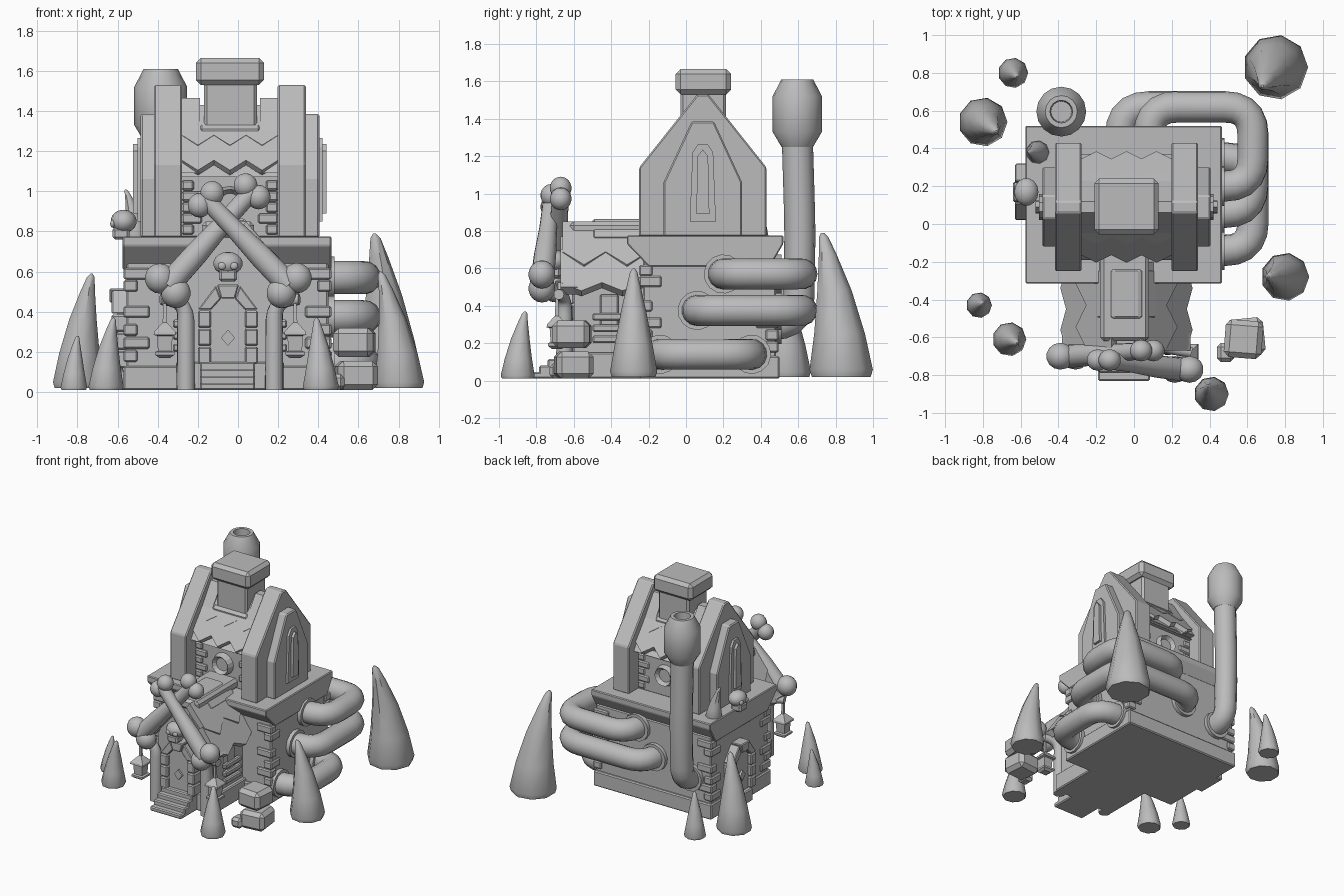
import bpy, bmesh, math, random
from mathutils import Vector as V, Matrix

if "Cube" in bpy.data.objects:
    bpy.data.objects.remove(bpy.data.objects["Cube"])

random.seed(4)
stone = bpy.data.materials.new("plain grey")
stone.diffuse_color = (0.5, 0.5, 0.5, 1)
stone.use_nodes = True
stone.node_tree.nodes["Principled BSDF"].inputs["Base Color"].default_value = stone.diffuse_color
CX = -0.04  # centre line of the house


def finish(name, bm, M=None, bevel=0, smooth=False):
    if M:
        bm.transform(M)
    bmesh.ops.recalc_face_normals(bm, faces=bm.faces)
    me = bpy.data.meshes.new(name)
    bm.to_mesh(me)
    bm.free()
    ob = bpy.data.objects.new(name, me)
    bpy.context.collection.objects.link(ob)
    me.materials.append(stone)
    if bevel:
        mod = ob.modifiers.new("soft_edges", 'BEVEL')
        mod.width, mod.segments = bevel, 1
    if smooth:
        bpy.ops.object.select_all(action='DESELECT')
        ob.select_set(True)
        bpy.context.view_layer.objects.active = ob
        bpy.ops.object.shade_smooth_by_angle(angle=math.radians(40))
    return ob


def slab(name, pts, o, u, v, depth, M=None, bevel=0):
    """Polygon in the plane o+u,v pushed along a depth vector."""
    bm = bmesh.new()
    o, u, v, depth = V(o), V(u), V(v), V(depth)
    low = [bm.verts.new(o + u * a + v * b) for a, b in pts]
    top = [bm.verts.new(p.co + depth) for p in low]
    n = len(pts)
    bm.faces.new(low)
    bm.faces.new(top)
    for i in range(n):
        bm.faces.new((low[i], low[(i + 1) % n], top[(i + 1) % n], top[i]))
    return finish(name, bm, M, bevel)


def box(name, x0, x1, y0, y1, z0, z1, M=None, bevel=0.008):
    return slab(name, [(x0, y0), (x1, y0), (x1, y1), (x0, y1)], (0, 0, z0),
                (1, 0, 0), (0, 1, 0), (0, 0, z1 - z0), M, bevel)


def prism_x(name, pts, x0, x1, bevel=0):
    return slab(name, pts, (x0, 0, 0), (0, 1, 0), (0, 0, 1), (x1 - x0, 0, 0), None, bevel)


def prism_y(name, pts, y0, y1, M=None, bevel=0):
    return slab(name, pts, (0, y0, 0), (1, 0, 0), (0, 0, 1), (0, y1 - y0, 0), M, bevel)


def loft(name, rings, n=12, M=None, smooth=True, turn=0.0):
    """Horizontal rings (x, y, z, radius)."""
    bm = bmesh.new()
    loops = [[bm.verts.new((x + r * math.cos(turn + math.tau * i / n),
                            y + r * math.sin(turn + math.tau * i / n), z))
              for i in range(n)] for x, y, z, r in rings]
    bm.faces.new(loops[0])
    bm.faces.new(loops[-1])
    for a, b in zip(loops, loops[1:]):
        for i in range(n):
            bm.faces.new((a[i], a[(i + 1) % n], b[(i + 1) % n], b[i]))
    return finish(name, bm, M, 0, smooth)


def tube(name, pts, r, bend=0.12, radii=None):
    """Round pipe through points with rounded corners."""
    pts = [V(p) for p in pts]
    path = [pts[0]]
    for a, b, c in zip(pts, pts[1:], pts[2:]):
        p, q = b + (a - b).normalized() * bend, b + (c - b).normalized() * bend
        path += [p * (1 - t) ** 2 + b * 2 * t * (1 - t) + q * t * t for t in (0, .2, .4, .6, .8, 1)]
    path.append(pts[-1])
    bm, n, loops = bmesh.new(), 14, []
    side = None
    for i, p in enumerate(path):
        d = (path[min(i + 1, len(path) - 1)] - path[max(i - 1, 0)]).normalized()
        side = d.orthogonal().normalized() if side is None else (side - d * side.dot(d)).normalized()
        up = d.cross(side)
        k = r if radii is None else radii[0] + (radii[1] - radii[0]) * i / (len(path) - 1)
        loops.append([bm.verts.new(p + (side * math.cos(math.tau * j / n)
                                        + up * math.sin(math.tau * j / n)) * k) for j in range(n)])
    bm.faces.new(loops[0])
    bm.faces.new(loops[-1])
    for a, b in zip(loops, loops[1:]):
        for j in range(n):
            bm.faces.new((a[j], a[(j + 1) % n], b[(j + 1) % n], b[j]))
    return finish(name, bm, None, 0, True)


def ball(name, c, size, M=None):
    bm = bmesh.new()
    bmesh.ops.create_uvsphere(bm, u_segments=14, v_segments=9, radius=1)
    bm.transform(Matrix.Translation(c) @ Matrix.Diagonal((*size, 1)))
    return finish(name, bm, M, 0, True)


def zigzag(name, top, drop, along, length, teeth, depth, out):
    """Roof layer hanging from a top edge with a toothed lower edge."""
    pts = [(0, 0)] + [(length * i / (2 * teeth), 1 if i % 2 else 1 - depth)
                      for i in range(2 * teeth + 1)] + [(length, 0)]
    return slab(name, pts, top, along, drop, out)


# Main body, plinth and flared ledge
box("body", -0.555, 0.45, -0.23, 0.48, 0.01, 0.65)
box("plinth", -0.57, 0.46, -0.25, 0.5, 0.01, 0.13)
prism_x("ledge", [(-0.2, 0.61), (-0.315, 0.73), (-0.315, 0.775), (0.52, 0.775),
                  (0.52, 0.73), (0.45, 0.61)], -0.575, 0.465, 0.006)

# Upper house with end gables
box("upper_walls", -0.3, 0.22, -0.12, 0.31, 0.77, 1.12)
prism_x("roof_core", [(-0.16, 1.07), (0.09, 1.36), (0.34, 1.07)], -0.3, 0.22)
for sx in (-1, 1):
    def X(d):
        return CX + sx * d
    prism_x("gable", [(-0.25, 0.77), (-0.25, 1.14), (0.06, 1.53), (0.12, 1.53),
                      (0.43, 1.14), (0.43, 0.77)], X(0.238), X(0.378), 0.008)
    prism_x("gable_inner_rib", [(-0.19, 1.09), (0.06, 1.465), (0.12, 1.465), (0.37, 1.09)], X(0.15), X(0.24))
    prism_x("gable_panel", [(-0.12, 0.77), (-0.12, 1.06), (0.03, 1.385), (0.15, 1.385),
                            (0.3, 1.06), (0.3, 0.77)], X(0.37), X(0.445), 0.008)
    prism_x("gable_window_frame", [(0.02, 0.85), (0.035, 1.22), (0.065, 1.265), (0.115, 1.265),
                                   (0.145, 1.22), (0.16, 0.85)], X(0.44), X(0.462))
    prism_x("gable_window", [(0.055, 0.89), (0.062, 1.2), (0.09, 1.235), (0.118, 1.2),
                             (0.125, 0.89)], X(0.46), X(0.482))
for sy in (-1, 1):
    Y = lambda d: 0.09 + sy * d
    zigzag("roof_lower_tiles", (-0.28, Y(0.07), 1.33), (0, sy * 0.2, -0.25), (1, 0, 0), 0.48, 3, 0.2, (0, sy * 0.025, 0.025))
    zigzag("roof_upper_tiles", (-0.28, Y(0.0), 1.4), (0, sy * 0.17, -0.2), (1, 0, 0), 0.48, 3, 0.25, (0, sy * 0.03, 0.03))
    bm = bmesh.new()  # round window
    bmesh.ops.create_cone(bm, cap_ends=True, segments=16, radius1=0.085, radius2=0.07, depth=0.05)
    bmesh.ops.inset_region(bm, faces=[f for f in bm.faces if f.normal.z > 0.9], thickness=0.02, depth=-0.03)
    finish("round_window", bm, Matrix.Translation((CX, Y(0.235), 0.94)) @ Matrix.Rotation(-sy * math.pi / 2, 4, 'X'))
    for sx in (-1, 1):  # wall quoins
        for k in range(5):
            w = 0.1 if k % 2 else 0.06
            xs = sorted((CX + sx * 0.24, CX + sx * (0.24 - w)))
            ys = sorted((Y(0.19), Y(0.228)))
            box("upper_brick", *xs, *ys, 0.785 + k * 0.055, 0.835 + k * 0.055)

# Corner bricks of the body
for cx, sx in ((-0.57, 1), (0.465, -1)):
    for cy, sy in ((-0.25, 1), (0.495, -1)):
        for k, z in enumerate((0.15, 0.215, 0.28, 0.37, 0.5, 0.56)):
            w, d = (0.13, 0.07) if k % 2 else (0.07, 0.12)
            box("corner_brick", *sorted((cx, cx + sx * w)), *sorted((cy, cy + sy * d)), z, z + 0.058)

# Square chimney with cap
box("chimney_skirt", -0.2, 0.12, -0.05, 0.23, 1.27, 1.33, bevel=0.02)
box("chimney_shaft", -0.17, 0.095, -0.03, 0.215, 1.2, 1.56, bevel=0.015)
box("chimney_cap", -0.21, 0.13, -0.055, 0.24, 1.53, 1.665, bevel=0.025)

# Porch and layered roof
porch = [(-0.28, 0.01), (-0.28, 0.5), (-0.16, 0.78), (0.08, 0.78), (0.2, 0.5), (0.2, 0.01)]
prism_y("porch", porch, -0.6, -0.2)
box("porch_plinth", -0.31, 0.23, -0.635, -0.2, 0.01, 0.15)
box("porch_ridge", -0.18, 0.08, -0.62, -0.1, 0.77, 0.85, bevel=0.02)
prism_y("porch_ridge_tile", [(-0.2, 0.76), (-0.11, 0.865), (0.03, 0.865), (0.12, 0.76)], -0.5, -0.24, bevel=0.01)
for sx in (-1, 1):
    zigzag("porch_lower_tiles", (CX + sx * 0.2, -0.67, 0.7), (sx * 0.15, 0, -0.22), (0, 1, 0), 0.44, 2, 0.2, (-sx * 0.04, 0, -0.03))
    zigzag("porch_upper_tiles", (CX + sx * 0.08, -0.66, 0.85), (sx * 0.19, 0, -0.23), (0, 1, 0), 0.46, 2, 0.3, (-sx * 0.03, 0, -0.04))
    prism_y("porch_eave", [(CX + sx * a, z) for a, z in ((0.08, 0.77), (0.08, 0.71), (0.3, 0.46), (0.34, 0.5))], -0.67, -0.58)
    # Side window and planks
    box("porch_window", *sorted((CX + sx * 0.23, CX + sx * 0.265)), -0.46, -0.36, 0.26, 0.46)
    for k in range(3):
        box("porch_plank", *sorted((CX + sx * 0.25, CX + sx * 0.285)), -0.5, -0.3, 0.2 + k * 0.06, 0.24 + k * 0.06)
    # Curved post with a hanging lantern
    px, lx, ly = CX + sx * 0.22, CX + sx * 0.325, -0.69
    tube("post", [(px, -0.65, 0.01), (px, -0.65, 0.46), (lx + sx * 0.02, -0.68, 0.46)], 0.04, 0.1, (0.045, 0.028))
    loft("lantern", [(lx, ly, z, r) for z, r in ((0.17, 0.04), (0.185, 0.068), (0.2, 0.068), (0.205, 0.048),
         (0.28, 0.055), (0.285, 0.078), (0.3, 0.075), (0.335, 0.03), (0.345, 0.015), (0.45, 0.01))],
         4, None, False, math.pi / 4)


def door(M, name):
    """Arched door facing -y with a stone frame."""
    prism_y(name, [(-0.09, 0.14), (-0.09, 0.42), (-0.04, 0.48), (0.04, 0.48), (0.09, 0.42), (0.09, 0.14)], -0.04, 0.02, M)
    for s in (-1, 1):
        for z in (0.14, 0.23, 0.32):
            box(name + "_jamb", *sorted((s * 0.085, s * 0.15)), -0.07, 0.02, z, z + 0.085, M)
        prism_y(name + "_arch", [(s * a, z) for a, z in ((0.15, 0.41), (0.085, 0.41), (0.035, 0.465), (0.06, 0.53))], -0.07, 0.02, M, 0.006)
    prism_y(name + "_keystone", [(-0.055, 0.535), (-0.035, 0.465), (0.035, 0.465), (0.055, 0.535)], -0.08, 0.02, M, 0.006)
    prism_y(name + "_knocker", [(-0.035, 0.27), (0, 0.31), (0.035, 0.27), (0, 0.23)], -0.055, -0.03, M)


def skull(M):
    ball("skull", (0, 0, 0.02), (0.075, 0.065, 0.058), M)
    box("skull_jaw", -0.045, 0.045, -0.055, 0.03, -0.07, -0.01, M, 0.012)
    for s in (-1, 1):
        ball("skull_eye", (s * 0.03, -0.055, 0.008), (0.021, 0.012, 0.019), M)


door(Matrix.Translation((-0.05, -0.62, 0)), "front_door")
side = Matrix.Translation((-0.56, 0.17, 0)) @ Matrix.Rotation(-math.pi / 2, 4, 'Z')
door(side @ Matrix.Translation((0, 0, -0.02)), "side_door")
skull(Matrix.Translation((-0.05, -0.7, 0.62)))
skull(Matrix.Translation((-0.57, 0.17, 0.83)) @ Matrix.Rotation(-math.pi / 2, 4, 'Z'))
box("side_step", -0.62, -0.55, 0.05, 0.29, 0.01, 0.11)
for k in range(4):
    box("front_step", -0.19, 0.085, -0.83 + k * 0.045, -0.6, 0.01, 0.045 + k * 0.035)

# Crossed bones
for ends, y in ((((-0.16, -0.68, 0.96), (0.255, -0.73, 0.53)), -0.04), (((0.07, -0.69, 1.0), (-0.35, -0.72, 0.53)), 0.02)):
    a, b = (V(e) + V((0, y, 0)) for e in ends)
    tube("bone", [a, (a + b) / 2, b], 0, 0.1, (0.045, 0.062))
    across = (b - a).normalized().cross(V((0, 1, 0)))
    for end, r in ((a, 0.058), (b, 0.072)):
        for s in (-1, 1):
            ball("bone_knob", end + across * s * r * 0.75, (r * 1.05, r, r * 1.05))

# Side pipes with flanges
tube("upper_pipe", [(0.08, 0.45, 0.57), (0.08, 0.62, 0.57), (0.63, 0.62, 0.57), (0.63, 0.2, 0.57), (0.42, 0.2, 0.57)], 0.083, 0.15)
tube("middle_pipe", [(-0.07, 0.45, 0.375), (-0.07, 0.62, 0.375), (0.63, 0.62, 0.375), (0.63, 0.06, 0.375), (0.42, 0.06, 0.375)], 0.083, 0.15)
tube("lower_pipe", [(0.42, -0.14, 0.14), (0.63, -0.14, 0.14), (0.63, 0.35, 0.14), (0.42, 0.35, 0.14)], 0.083, 0.15)
for y, z in ((0.2, 0.57), (0.06, 0.375), (-0.14, 0.14), (0.35, 0.14)):
    tube("flange", [(0.43, y, z), (0.48, y, z)], 0.105)
for x, z in ((0.08, 0.57), (-0.07, 0.375), (-0.385, 0.3)):
    tube("flange", [(x, 0.46, z), (x, 0.51, z)], 0.105)
# Smokestack
tube("smokestack", [(-0.385, 0.44, 0.3), (-0.385, 0.6, 0.3), (-0.385, 0.61, 0.8), (-0.385, 0.595, 1.3)], 0.083, 0.13)
loft("smokestack_cap", [(-0.385, 0.595, z, r) for z, r in ((1.25, 0.085), (1.33, 0.132), (1.52, 0.132),
     (1.61, 0.085), (1.61, 0.06), (1.5, 0.055))], 16)

# Curved horns: centre x, y, base z, radius, height, tip shift x, y
for x, y, z, r, h, dx, dy in ((0.75, 0.83, 0.02, 0.172, 0.77, -0.07, -0.1), (0.8, -0.28, 0.02, 0.128, 0.58, -0.09, 0.0),
                              (0.41, -0.9, 0.01, 0.092, 0.36, -0.02, 0.04), (-0.8, 0.54, 0.02, 0.13, 0.57, 0.07, -0.05),
                              (-0.64, 0.8, 0.02, 0.08, 0.34, 0.02, -0.02), (-0.66, -0.61, 0.01, 0.09, 0.36, 0.04, -0.02),
                              (-0.82, -0.43, 0.01, 0.068, 0.27, 0.02, 0.01), (-0.51, 0.38, 0.76, 0.062, 0.25, -0.05, 0.0)):
    loft("horn", [(x + dx * t * t, y + dy * t * t, z + h * t, r * k) for t, k in
                  ((0, 0.93), (0.05, 1), (0.3, 0.8), (0.6, 0.54), (0.85, 0.28), (0.97, 0.15), (1, 0.04))], 9)

# Stacked boulders
for p, s, a in (((0.59, -0.6, 0.09), 0.1, 0.1), ((0.58, -0.61, 0.255), 0.1, -0.08)):
    M = Matrix.Translation(p) @ Matrix.Rotation(a, 4, 'Z')
    box("boulder", -s, s, -s, s, -0.08, 0.065, M, 0.028)
box("small_boulder", 0.44, 0.53, -0.73, -0.63, 0.01, 0.09, bevel=0.02)
